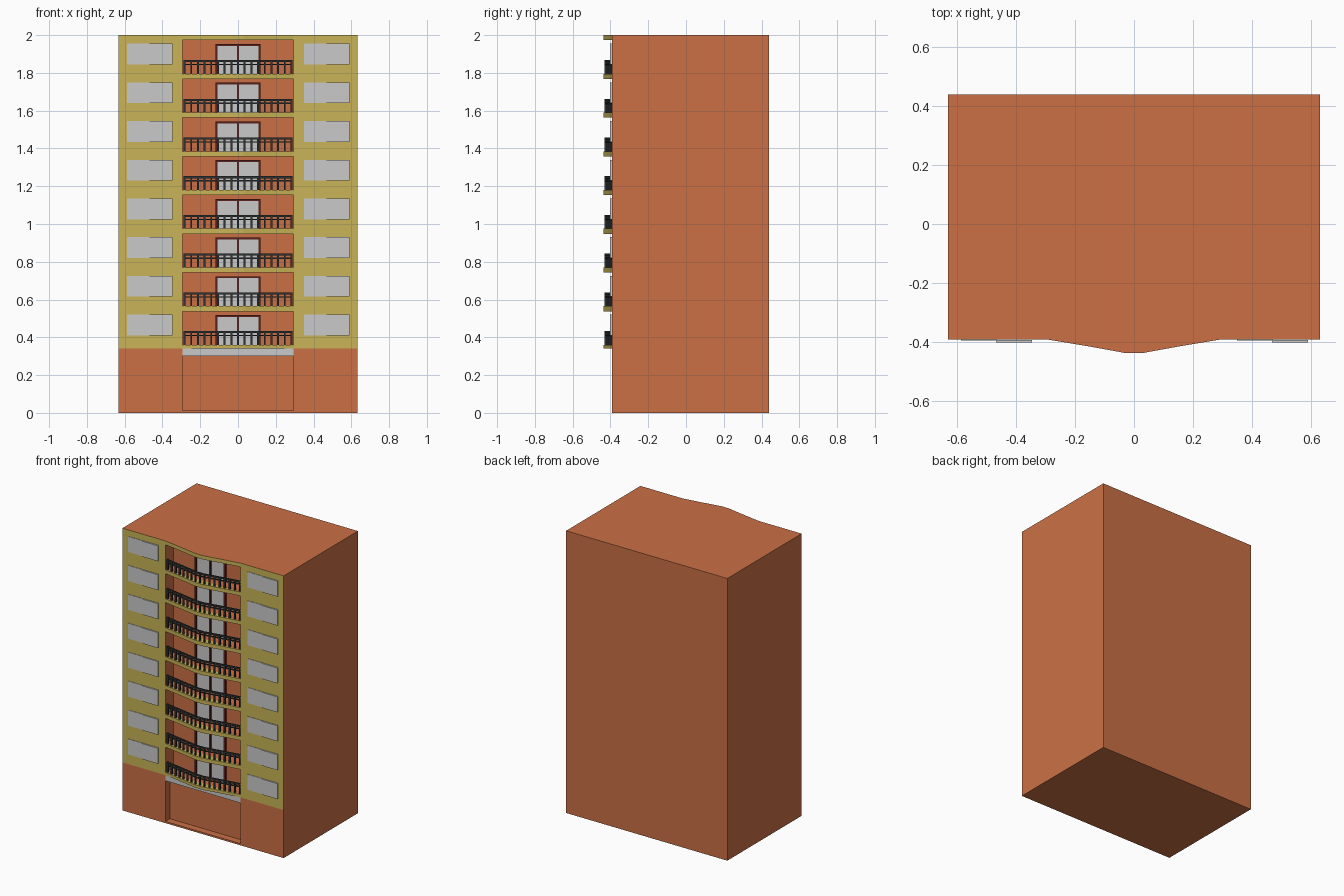
import bpy, bmesh
from mathutils import Vector

if "Cube" in bpy.data.objects:
    bpy.data.objects.remove(bpy.data.objects["Cube"])


def material(name, rgb):
    m = bpy.data.materials.new(name)
    m.diffuse_color = (*rgb, 1)
    m.use_nodes = True
    m.node_tree.nodes["Principled BSDF"].inputs["Base Color"].default_value = m.diffuse_color
    return m


ORANGE = material("terracotta", (0.60, 0.163, 0.06))
YELLOW = material("ochre yellow", (0.58, 0.456, 0.095))
GREY = material("pale grey", (0.59, 0.59, 0.59))
DARK = material("dark iron", (0.028, 0.033, 0.035))
RED = material("dark red", (0.10, 0.014, 0.012))

HALF, FRONT, BACK = 0.632, -0.392, 0.44
BAY = 0.295                     # half width of the balcony bay
STEP, FIRST, FLOORS = 0.205, 0.36, 8
SLAB = 0.027
LEVELS = [FIRST + STEP * k for k in range(FLOORS)]


def finish(name, bm, mats):
    bmesh.ops.recalc_face_normals(bm, faces=bm.faces[:])
    me = bpy.data.meshes.new(name)
    bm.to_mesh(me)
    bm.free()
    for m in mats:
        me.materials.append(m)
    ob = bpy.data.objects.new(name, me)
    bpy.context.collection.objects.link(ob)
    return ob


def box(bm, x0, x1, y0, y1, z0, z1):
    vs = bmesh.ops.create_cube(bm, size=1)["verts"]
    for v in vs:
        v.co = Vector(((x0, x1)[v.co.x > 0], (y0, y1)[v.co.y > 0], (z0, z1)[v.co.z > 0]))
    return vs


def strip(bm, outer, inner, z0, z1):
    """Extrude a plan outline made of an outer and an inner path."""
    vs = [bm.verts.new((x, y, z0)) for x, y in outer + inner[::-1]]
    face = bm.faces.new(vs)
    res = bmesh.ops.extrude_face_region(bm, geom=[face], use_keep_orig=True)
    top = [g for g in res["geom"] if isinstance(g, bmesh.types.BMVert)]
    bmesh.ops.translate(bm, verts=top, vec=(0, 0, z1 - z0))


# Bowed plan curve of the balconies
half_curve = [(0.295, 0.0), (0.24, 0.009), (0.15, 0.024), (0.03, 0.046)]
CURVE = [(-x, FRONT - d) for x, d in half_curve] + [(x, FRONT - d) for x, d in half_curve[::-1]]


def curve_y(x):
    for (x0, y0), (x1, y1) in zip(CURVE, CURVE[1:]):
        if x0 <= x <= x1:
            return y0 + (y1 - y0) * (x - x0) / (x1 - x0)
    return FRONT


# Building body: front face cut into cells, bay cells pushed in
bm = bmesh.new()
box(bm, -HALF, HALF, FRONT, BACK, 0, 2)
cuts = [((x, 0, 0), (1, 0, 0)) for x in (-BAY, BAY)]
heights = [0.012, 0.30, 0.34]
for z in LEVELS:
    heights += [z, z + STEP - SLAB]
cuts += [((0, 0, z), (0, 0, 1)) for z in heights]
for co, no in cuts:
    faces = [f for f in bm.faces if f.calc_center_median().y < FRONT + 0.001]
    geom = set(faces)
    for f in faces:
        geom.update(f.edges)
        geom.update(f.verts)
    bmesh.ops.bisect_plane(bm, geom=list(geom), plane_co=co, plane_no=no)
bmesh.ops.recalc_face_normals(bm, faces=bm.faces[:])
balcony, entrance = [], []
for f in bm.faces:
    c = f.calc_center_median()
    if c.y > FRONT + 0.001:
        continue
    f.material_index = 1 if c.z > 0.34 else 0
    if abs(c.x) < 0.1:
        if 0.012 < c.z < 0.30:
            entrance.append(f)
        elif 0.30 < c.z < 0.34:
            f.material_index = 2      # pale lintel above the entrance
        elif any(z < c.z < z + STEP - SLAB for z in LEVELS):
            f.material_index = 0
            balcony.append(f)
bmesh.ops.inset_individual(bm, faces=balcony, thickness=0, depth=-0.09)
bmesh.ops.inset_individual(bm, faces=entrance, thickness=0, depth=-0.05)
finish("building_body", bm, [ORANGE, YELLOW, GREY])

# Bowed balcony slabs, the top one is roofed in terracotta
bm = bmesh.new()
ends = [(x, FRONT + 0.004) for x, _ in CURVE]
for z in LEVELS + [2.0]:
    strip(bm, CURVE, ends, max(z - SLAB, 0.34), z)
bmesh.ops.recalc_face_normals(bm, faces=bm.faces[:])
for f in bm.faces:
    f.material_index = int(not (f.normal.z > 0.9 and f.calc_center_median().z > 1.99))
finish("balcony_slabs", bm, [ORANGE, YELLOW])

# Balcony railings: two bowed rails and upright balusters
bm = bmesh.new()
rail_out = [(x * 0.98, y + 0.006) for x, y in CURVE]
rail_in = [(x, y + 0.010) for x, y in rail_out]
COUNT = 17
for z in LEVELS:
    strip(bm, rail_out, rail_in, z + 0.062, z + 0.073)
    strip(bm, rail_out, rail_in, z + 0.046, z + 0.052)
    for i in range(COUNT):
        x = -0.283 + 0.566 * i / (COUNT - 1)
        y = curve_y(x) + 0.006
        box(bm, x - 0.005, x + 0.005, y, y + 0.010, z, z + 0.064)
finish("balcony_railings", bm, [DARK])

# Balcony doors: dark red frames with two pale panes
frames, panes = bmesh.new(), bmesh.new()
wall = FRONT + 0.09
for z in LEVELS:
    for x0, x1 in ((-0.12, -0.108), (-0.006, 0.006), (0.108, 0.12)):
        box(frames, x0, x1, wall - 0.012, wall + 0.002, z, z + 0.148)
    box(frames, -0.12, 0.12, wall - 0.012, wall + 0.002, z + 0.148, z + 0.158)
    for x0, x1 in ((-0.108, -0.006), (0.006, 0.108)):
        box(panes, x0, x1, wall - 0.005, wall + 0.002, z, z + 0.148)
finish("door_frames", frames, [RED])
finish("door_panes", panes, [GREY])

# Side windows: a fixed pane and a sliding pane standing slightly proud
bm = bmesh.new()
for z in LEVELS:
    for x in (-0.587, 0.35):
        box(bm, x, x + 0.12, FRONT - 0.003, FRONT + 0.002, z + 0.05, z + 0.16)
        box(bm, x + 0.118, x + 0.24, FRONT - 0.010, FRONT - 0.001, z + 0.05, z + 0.16)
finish("side_windows", bm, [GREY])
